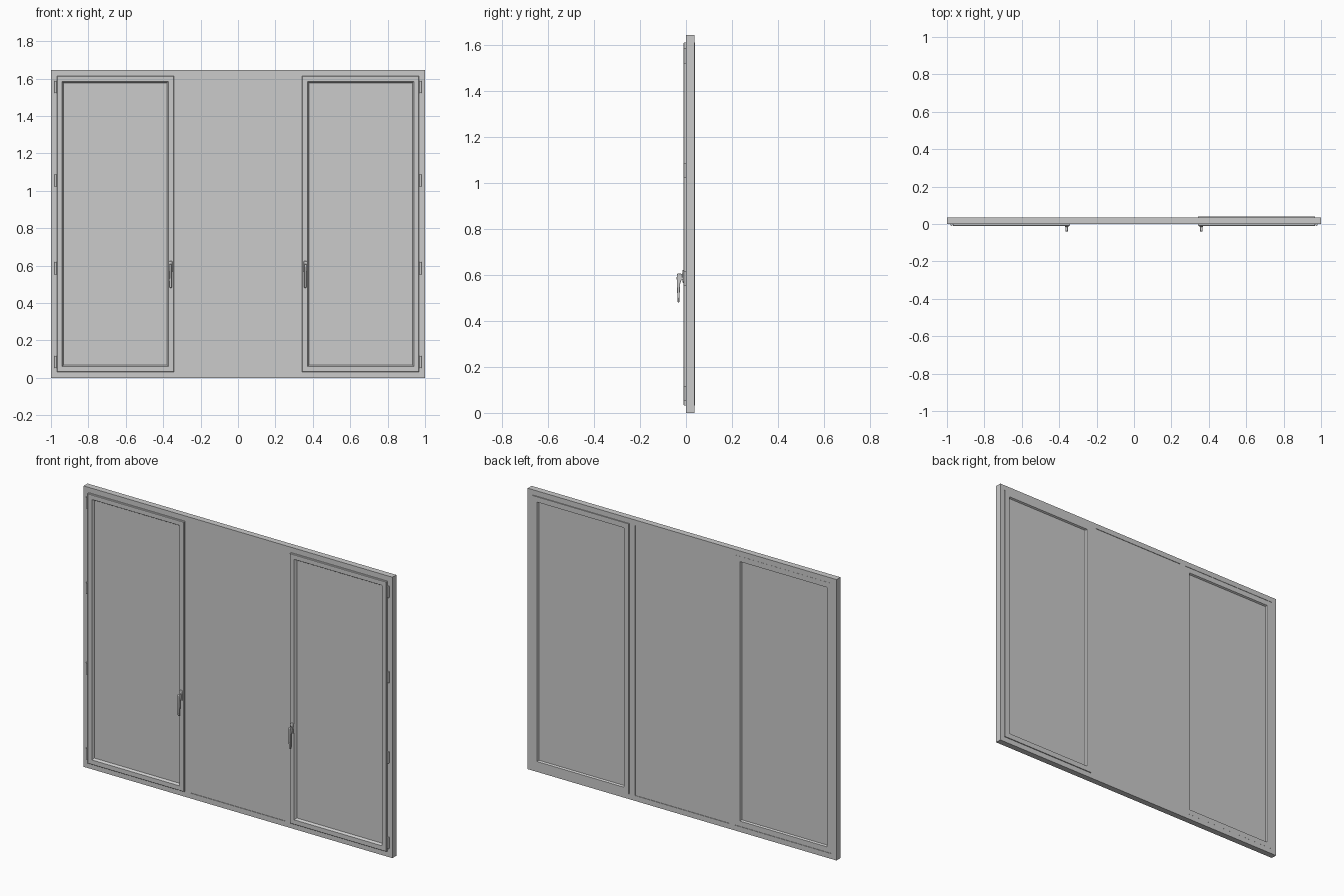
import bpy, bmesh, math

if "Cube" in bpy.data.objects:
    bpy.data.objects.remove(bpy.data.objects["Cube"])

H = 1.645  # overall height


def finish(name, bm, smooth=False):
    bmesh.ops.recalc_face_normals(bm, faces=bm.faces)
    me = bpy.data.meshes.new(name)
    bm.to_mesh(me)
    bm.free()
    ob = bpy.data.objects.new(name, me)
    bpy.context.collection.objects.link(ob)
    if smooth:
        bpy.context.view_layer.objects.active = ob
        ob.select_set(True)
        bpy.ops.object.shade_smooth_by_angle(angle=math.radians(35))
        ob.select_set(False)
    return ob


def box(name, x0, x1, y0, y1, z0, z1):
    bm = bmesh.new()
    bmesh.ops.create_cube(bm, size=1)
    for v in bm.verts:
        v.co = ((x0 + x1) / 2 + v.co.x * (x1 - x0),
                (y0 + y1) / 2 + v.co.y * (y1 - y0),
                (z0 + z1) / 2 + v.co.z * (z1 - z0))
    return finish(name, bm)


def ring(name, x0, x1, z0, z1, profile):
    """Sweep a closed (inset, y) profile around a rectangle with mitred corners."""
    bm = bmesh.new()
    loops = [[bm.verts.new(p) for p in ((x0 + d, y, z0 + d), (x1 - d, y, z0 + d),
                                        (x1 - d, y, z1 - d), (x0 + d, y, z1 - d))]
             for d, y in profile]
    for i, a in enumerate(loops):
        b = loops[(i + 1) % len(loops)]
        for k in range(4):
            m = (k + 1) % 4
            bm.faces.new((a[k], a[m], b[m], b[k]))
    return finish(name, bm)


def extrude_x(name, pts, x, width, bevel):
    """Extrude a (y, z) outline across x with rounded edges."""
    bm = bmesh.new()
    f = bm.faces.new([bm.verts.new((x - width / 2, y, z)) for y, z in pts])
    r = bmesh.ops.extrude_face_region(bm, geom=[f])
    for v in r["geom"]:
        if isinstance(v, bmesh.types.BMVert):
            v.co.x += width
    ob = finish(name, bm, True)
    mod = ob.modifiers.new("rounding", "BEVEL")
    mod.width, mod.segments, mod.limit_method = bevel, 2, "ANGLE"
    return ob


# Fixed outer frame: two jambs, head, sill and two mullions
FY0, FY1 = 0.0, 0.036
ring("outer_frame", -1, 1, 0, H, [(0, FY0), (0.031, FY0), (0.031, FY1), (0, FY1)])
for s, side in ((-1, "left"), (1, "right")):
    a, b = sorted((s * 0.305, s * 0.342))
    box(side + "_mullion", a, b, FY0, FY1, 0.031, H - 0.031)

# Fixed centre pane, slightly recessed on both faces
box("centre_glass", -0.305, 0.305, 0.003, 0.033, 0.031, H - 0.031)

# Opening sashes with glass, hinges and handle
for s, side, back in ((-1, "left", 0.035), (1, "right", 0.040)):
    x0, x1 = sorted((s * 0.343, s * 0.968))
    z0, z1 = 0.032, H - 0.032
    ring(side + "_sash", x0, x1, z0, z1,
         [(0, -0.008), (0.002, -0.010), (0.028, -0.010), (0.036, 0.003),
          (0.036, back - 0.010), (0.031, back), (0, back)])
    box(side + "_glass", x0 + 0.03, x1 - 0.03, 0.003, back - 0.010, z0 + 0.03, z1 - 0.03)

    for i, z in enumerate((0.085, 0.585, 1.055, 1.555)):
        bm = bmesh.new()
        bmesh.ops.create_cone(bm, cap_ends=True, segments=16, radius1=0.006,
                              radius2=0.006, depth=0.066)
        bmesh.ops.translate(bm, verts=bm.verts, vec=(s * 0.976, -0.004, z))
        finish(f"{side}_hinge_{i + 1}", bm, True)

    hx = s * 0.36
    extrude_x(side + "_handle_plate",
              [(-0.009, 0.565), (-0.015, 0.567), (-0.017, 0.60), (-0.015, 0.622), (-0.009, 0.624)],
              hx, 0.018, 0.002)
    extrude_x(side + "_handle_lever",
              [(-0.012, 0.604), (-0.034, 0.608), (-0.039, 0.605), (-0.0405, 0.59),
               (-0.0395, 0.55), (-0.036, 0.482), (-0.029, 0.481), (-0.027, 0.53),
               (-0.025, 0.565), (-0.020, 0.578), (-0.012, 0.58)],
              hx, 0.012, 0.002)
